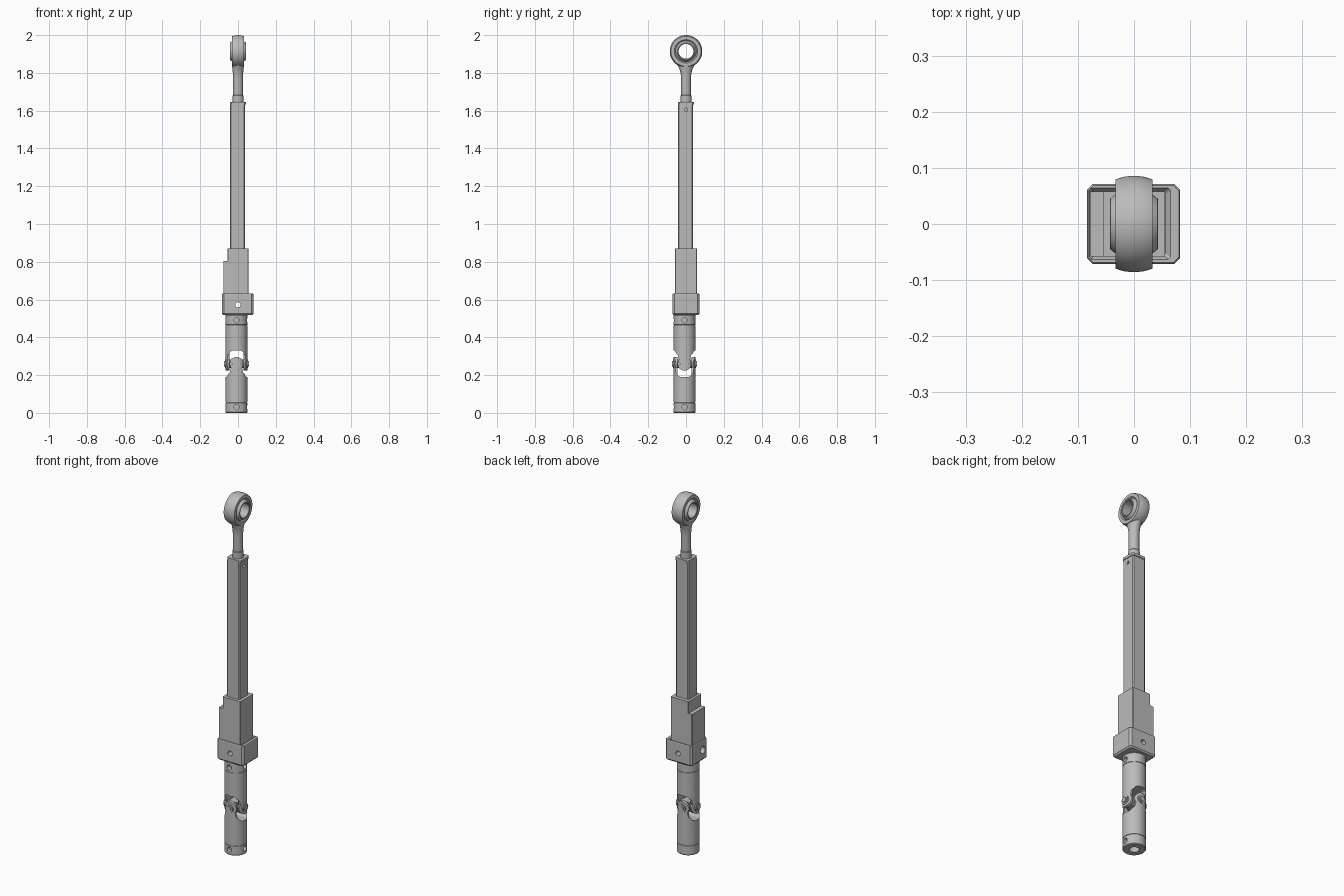
import bpy, bmesh
from math import pi, sin, cos, radians
from mathutils import Matrix, Vector

if "Cube" in bpy.data.objects:
    bpy.data.objects.remove(bpy.data.objects["Cube"])

grey = bpy.data.materials.new("machined grey")
grey.use_nodes = True
COLOR = (0.5, 0.5, 0.5, 1)
grey.diffuse_color = COLOR
grey.node_tree.nodes["Principled BSDF"].inputs["Base Color"].default_value = COLOR


def loft(name, rings, closed=False):
    """Skin a stack of equal-length rings of points."""
    bm = bmesh.new()
    rows = [[bm.verts.new(p) for p in r] for r in rings]
    n = len(rows[0])
    pairs = list(zip(rows, rows[1:])) + ([(rows[-1], rows[0])] if closed else [])
    for a, b in pairs:
        for i in range(n):
            j = (i + 1) % n
            bm.faces.new((a[i], a[j], b[j], b[i]))
    if not closed:
        bm.faces.new(rows[0])
        bm.faces.new(rows[-1])
    bmesh.ops.recalc_face_normals(bm, faces=bm.faces)
    mesh = bpy.data.meshes.new(name)
    bm.to_mesh(mesh)
    bm.free()
    mesh.materials.append(grey)
    ob = bpy.data.objects.new(name, mesh)
    bpy.context.collection.objects.link(ob)
    return ob


def rect(x0, x1, y0, y1, z, c=0.004):
    """Rectangle with clipped corners."""
    return [(x0 + c, y0, z), (x1 - c, y0, z), (x1, y0 + c, z), (x1, y1 - c, z),
            (x1 - c, y1, z), (x0 + c, y1, z), (x0, y1 - c, z), (x0, y0 + c, z)]


def oval(rx, ry, z, n=40):
    return [(rx * cos(2 * pi * i / n), ry * sin(2 * pi * i / n), z) for i in range(n)]


def place(ob, matrix):
    ob.data.transform(matrix)
    return ob


def rod(name, start, end, r, n=32):
    a, b = Vector(start), Vector(end)
    ob = loft(name, [oval(r, r, 0, n), oval(r, r, (b - a).length, n)])
    turn = (b - a).to_track_quat('Z', 'Y').to_matrix().to_4x4()
    return place(ob, Matrix.Translation(a) @ turn)


def cut(ob, cutter, mode='DIFFERENCE'):
    mod = ob.modifiers.new("cut", 'BOOLEAN')
    mod.operation, mod.object, mod.solver = mode, cutter, 'EXACT'
    bpy.context.view_layer.update()
    deps = bpy.context.evaluated_depsgraph_get()
    mesh = bpy.data.meshes.new_from_object(ob.evaluated_get(deps))
    ob.modifiers.clear()
    ob.data = mesh
    bpy.data.objects.remove(cutter)


def smooth(ob, angle=30):
    bpy.ops.object.select_all(action='DESELECT')
    ob.select_set(True)
    bpy.context.view_layer.objects.active = ob
    bpy.ops.object.shade_smooth_by_angle(angle=radians(angle))


def arc(cx, cz, r, a0, a1, n=10):
    steps = [radians(a0 + (a1 - a0) * i / n) for i in range(n + 1)]
    return [(cx + r * cos(a), cz + r * sin(a)) for a in steps]


# Universal joint: one forked yoke, repeated upside down and turned
PIN_Z, R, OFF = 0.26, 0.058, -0.008
yoke = loft("lower_yoke", [oval(R - .003, R - .003, 0, 64), oval(R, R, .004, 64),
                           oval(R, R, .053, 64), oval(R - .002, R - .002, .054, 64),
                           oval(R - .002, R - .002, .057, 64), oval(R, R, .058, 64),
                           oval(R, R, .31, 64)])
half = [(.08, -.02), (.08, .18), (.058, .19), (.05, .2)] + arc(.05, .222, .017, 250, 180, 6) \
    + arc(0, PIN_Z, .036, -35, 90)
outline = half + [(-x, z) for x, z in reversed(half[:-1])]
cut(yoke, loft("ear_outline", [[(x, y, z) for x, z in outline] for y in (-.1, .1)]), 'INTERSECT')
slot = arc(-.018, .21, .02, 180, 270, 6) + arc(.018, .21, .02, 270, 360, 6) + [(.038, .4), (-.038, .4)]
cut(yoke, loft("fork_slot", [[(x, y, z) for y, z in slot] for x in (-.1, .1)]))
cut(yoke, rod("screw_hole_front", (0, -.1, .03), (0, -.035, .03), .014))
cut(yoke, rod("screw_hole_side", (.1, 0, .03), (.035, 0, .03), .014))
cut(yoke, rod("shaft_bore", (0, 0, -.02), (0, 0, .03), .025))

upper = yoke.copy()
upper.data = yoke.data.copy()
upper.name = "upper_yoke"
bpy.context.collection.objects.link(upper)
place(upper, Matrix.Translation((0, 0, 2 * PIN_Z)) @ Matrix.Rotation(-pi / 2, 4, 'Z') @ Matrix.Rotation(pi, 4, 'X'))
joint = [yoke, upper]

# Cross with four pins and their end rings
joint.append(loft("cross_block", [rect(-.027, .027, -.027, .027, PIN_Z + z) for z in (-.027, .027)]))
for name, d in (("side", Vector((1, 0, 0))), ("depth", Vector((0, 1, 0)))):
    mid = Vector((0, 0, PIN_Z))
    joint.append(rod(name + "_pin", mid - d * .066, mid + d * .066, .014))
    for s in (-1, 1):
        joint.append(rod(name + "_pin_ring", mid + d * s * .027, mid + d * s * .061, .023))
for ob in joint:
    place(ob, Matrix.Translation((OFF, OFF, 0)))
    smooth(ob)

# Clamp block with a sloped recess around the column
block = loft("clamp_block", [rect(-.077, .074, -.064, .064, .517, .01), rect(-.084, .082, -.071, .071, .525, .01),
                             rect(-.084, .082, -.071, .071, .628, .01), rect(-.082, .08, -.069, .069, .632, .01),
                             rect(-.08, .065, -.063, .064, .632), rect(-.076, .056, -.056, .057, .62)])
cut(block, rod("cross_hole", (0, -.1, .572), (0, .1, .572), .014))
cut(block, rod("side_hole", (-.1, -.03, .575), (-.05, -.03, .575), .02))

# Outer column with the lower step on one side
loft("outer_column", [rect(-.055, .055, -.058, .058, z, .002) for z in (.605, .87)])
loft("column_step", [rect(-.078, -.05, -.058, .058, z, .002) for z in (.605, .805)])

# Sliding tube with end plate
tube = loft("sliding_tube", [rect(-.042, .038, -.042, .038, z, .006) for z in (.86, 1.632)])
cut(tube, rod("tube_hole", (.1, 0, 1.605), (.025, 0, 1.605), .009))
loft("tube_end_plate", [rect(-.042, .042, -.042, .042, z, .008) for z in (1.632, 1.646)])

# Rod end: collar, shank flaring into the eye
smooth(loft("shank_collar", [oval(r, r, z) for r, z in ((.029, 1.64), (.029, 1.68), (.026, 1.684))]))
smooth(loft("shank", [oval(rx, ry, z) for rx, ry, z in
                      ((.026, .026, 1.64), (.026, .026, 1.77), (.027, .028, 1.795), (.03, .034, 1.82),
                       (.031, .043, 1.838), (.031, .05, 1.852))]), 40)

EYE_Z = 1.914


def lathe_x(name, profile, n=64):
    """Spin a closed (x, radius) profile about the eye axis."""
    rings = []
    for i in range(n):
        a = 2 * pi * i / n
        rings.append([(x, r * cos(a), EYE_Z + r * sin(a)) for x, r in profile])
    ob = loft(name, rings, closed=True)
    smooth(ob, 35)
    return ob


crown = [(x, .086 - 6 * x * x) for x in (-.033, -.025, -.015, 0, .015, .025, .033)]
lathe_x("eye_ring", crown + [(.033, .062), (.026, .055), (-.026, .055), (-.033, .062)])
ball = [(x, (.062 ** 2 - x * x) ** .5) for x in (-.042, -.035, -.025, -.012, 0, .012, .025, .035, .042)]
lathe_x("swivel_ball", ball + [(.043, .042), (.041, .039), (-.041, .039), (-.043, .042)])
